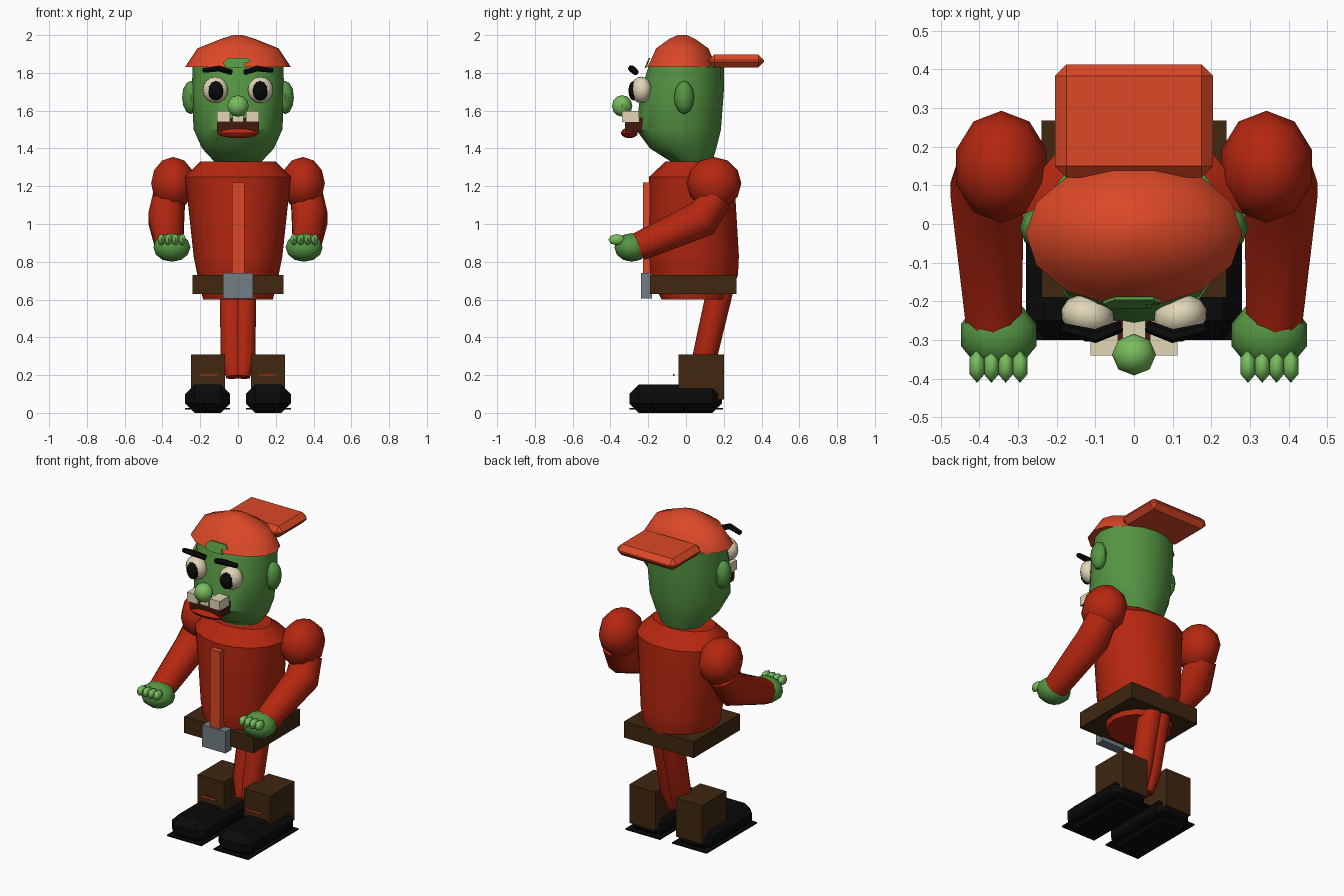
import bpy, bmesh, math
from mathutils import Vector, Matrix

cube = bpy.data.objects.get("Cube")
if cube:
    bpy.data.objects.remove(cube, do_unlink=True)


def material(name, r, g, b):
    m = bpy.data.materials.new(name)
    m.use_nodes = True
    m.diffuse_color = (r, g, b, 1)
    bsdf = m.node_tree.nodes["Principled BSDF"]
    bsdf.inputs["Base Color"].default_value = (r, g, b, 1)
    bsdf.inputs["Roughness"].default_value = 0.8
    return m


RED = material("shirt red", .46, .02, .005)
CAP = material("cap red", .71, .065, .02)
GREEN = material("skin green", .09, .30, .055)
LIME = material("light green", .19, .51, .11)
BROWN = material("leather brown", .05, .02, .005)
BLACK = material("black", .003, .003, .003)
CREAM = material("cream", .75, .67, .47)
GREY = material("buckle grey", .17, .21, .23)
MOUTH = material("mouth brown", .06, .01, .004)


def finish(name, bm, mat, smooth=None):
    bmesh.ops.recalc_face_normals(bm, faces=bm.faces[:])
    mesh = bpy.data.meshes.new(name)
    bm.to_mesh(mesh)
    bm.free()
    mesh.materials.append(mat)
    ob = bpy.data.objects.new(name, mesh)
    bpy.context.collection.objects.link(ob)
    if smooth:
        bpy.ops.object.select_all(action='DESELECT')
        ob.select_set(True)
        bpy.context.view_layer.objects.active = ob
        bpy.ops.object.shade_smooth_by_angle(angle=math.radians(smooth))
    return ob


def box(name, mat, lo, hi, bevel=0):
    lo, hi = Vector(lo), Vector(hi)
    bm = bmesh.new()
    bmesh.ops.create_cube(bm, size=1, matrix=Matrix.Translation((lo + hi) / 2)
                          @ Matrix.Diagonal((*(hi - lo), 1)))
    if bevel:
        bmesh.ops.bevel(bm, geom=bm.edges[:], offset=bevel, segments=1,
                        affect='EDGES')
    return finish(name, bm, mat)


def ball(name, mat, center, radii, segs=10, rings=6, turn=0):
    bm = bmesh.new()
    bmesh.ops.create_uvsphere(bm, u_segments=segs, v_segments=rings, radius=1,
                              matrix=Matrix.Translation(center)
                              @ Matrix.Rotation(turn, 4, 'Z')
                              @ Matrix.Diagonal((*radii, 1)))
    return finish(name, bm, mat, 45)


def skin(name, mat, rings, smooth):
    """Join rings of points into a closed surface."""
    bm = bmesh.new()
    loops = [[bm.verts.new(p) for p in ring] for ring in rings]
    n = len(loops[0])
    for a, b in zip(loops, loops[1:]):
        for i in range(n):
            j = (i + 1) % n
            bm.faces.new((a[i], a[j], b[j], b[i]))
    bm.faces.new(loops[0][::-1])
    bm.faces.new(loops[-1])
    return finish(name, bm, mat, smooth)


def stack(name, mat, levels, n=16, smooth=35):
    """Stack of ellipses given as (z, y centre, x radius, y radius)."""
    angles = [math.tau * i / n for i in range(n)]
    return skin(name, mat, [[(rx * math.cos(a), cy + ry * math.sin(a), z)
                             for a in angles] for z, cy, rx, ry in levels], smooth)


def tube(name, mat, path, n=10, smooth=50):
    """Tapered tube along (x, y, z, radius) points."""
    pts = [Vector(p[:3]) for p in path]
    rings = []
    for i, p in enumerate(pts):
        d = (pts[min(i + 1, len(pts) - 1)] - pts[max(i - 1, 0)]).normalized()
        u = d.cross(Vector((1, 0, 0)) if abs(d.x) < .7 else Vector((0, 0, 1)))
        u.normalize()
        v = d.cross(u)
        rings.append([p + path[i][3] * (u * math.cos(math.tau * k / n)
                                        + v * math.sin(math.tau * k / n))
                      for k in range(n)])
    return skin(name, mat, rings, smooth)


# Torso, zip and belt
stack("torso", RED, [(.6, .045, .185, .175), (.73, .04, .215, .235),
                     (.83, .04, .235, .24), (1.25, .03, .28, .225),
                     (1.33, .02, .2, .13)])
box("zip", CAP, (-.032, -.228, .73), (.035, -.18, 1.22))
box("belt", BROWN, (-.24, -.19, .63), (.24, .268, .73))
box("belt_buckle", GREY, (-.08, -.238, .605), (.08, -.18, .74))

# Head
stack("head", GREEN, [(1.33, .03, .125, .11), (1.4, -.015, .19, .175),
                      (1.5, -.04, .235, .225), (1.7, -.02, .245, .22),
                      (1.83, 0, .24, .2), (1.87, -.02, .15, .12)])
ball("nose", LIME, (0, -.338, 1.625), (.057, .054, .057), 8, 6)

# Mouth and teeth
box("mouth", MOUTH, (-.11, -.322, 1.49), (.11, -.22, 1.56))
ball("lower_lip", RED, (0, -.3, 1.482), (.118, .045, .028))
box("middle_tooth", CREAM, (-.03, -.332, 1.54), (.03, -.25, 1.58))

# Backward cap
stack("cap", CAP, [(1.83, -.025, .28, .188), (1.85, -.02, .268, .178),
                   (1.93, -.02, .215, .142), (1.98, -.02, .09, .07),
                   (2, -.02, .025, .025)], 14, 50)
box("cap_visor", CAP, (-.205, .12, 1.828), (.205, .413, 1.897), .03)

# Skin showing through the cap gap
gap = [(-.06, 1.825), (.045, 1.825), (.03, 1.85), (.07, 1.86), (.05, 1.88),
       (-.05, 1.88), (-.08, 1.855)]
skin("cap_gap", GREEN, [[(x, y + .42 * (z - 1.83), z) for x, z in gap]
                        for y in (-.218, -.209)], None)

for side, s in (("left", 1), ("right", -1)):
    # Face
    ball(side + "_eye", CREAM, (s * .12, -.238, 1.71), (.07, .055, .07),
         12, 8, s * .25)
    ball(side + "_pupil", BLACK, (s * .118, -.277, 1.705), (.043, .028, .052),
         10, 6, s * .25)
    tube(side + "_eyebrow", BLACK, [(s * .185, -.27, 1.813, .014),
                                    (s * .1, -.29, 1.823, .018),
                                    (s * .035, -.265, 1.803, .016)], 6)
    ball(side + "_ear", GREEN, (s * .25, -.01, 1.67), (.046, .053, .088), 8, 6)
    box(side + "_tooth", CREAM, sorted((s * .042, s * .112))[:1] + [-.34, 1.54],
        sorted((s * .042, s * .112))[1:] + [-.25, 1.598])

    # Arm
    ball(side + "_shoulder", RED, (s * .343, .148, 1.215), (.123, .145, .14), 10, 6)
    tube(side + "_arm", RED, [(s * .365, .155, 1.14, .09), (s * .38, .09, 1.03, .1),
                              (s * .363, -.25, .88, .076)])
    ball(side + "_hand", GREEN, (s * .35, -.287, .876), (.103, .092, .076), 10, 6)
    for i in range(4):
        ball(f"{side}_finger_{i + 1}", LIME, (s * (.295 + .037 * i), -.367, .917),
             (.022, .044, .03), 6, 4)

    # Leg and foot
    tube(side + "_leg", RED, [(s * .03, .18, .65, .07), (s * .03, .1, .3, .065),
                              (s * .02, .075, .19, .045)])
    x0, x1 = sorted((s * .07, s * .25))
    box(side + "_boot", BROWN, (x0, -.04, .07), (x1, .2, .31))
    x0, x1 = sorted((s * .105, s * .21))
    box(side + "_boot_stripe", CAP, (x0, -.07, .194), (x1, -.062, .205))
    x0, x1 = sorted((s * .042, s * .28))
    box(side + "_shoe", BLACK, (x0, -.3, 0), (x1, .19, .15), .05)
    box(side + "_sole", BLACK, (x0, -.3, .018), (x1, .197, .026))
